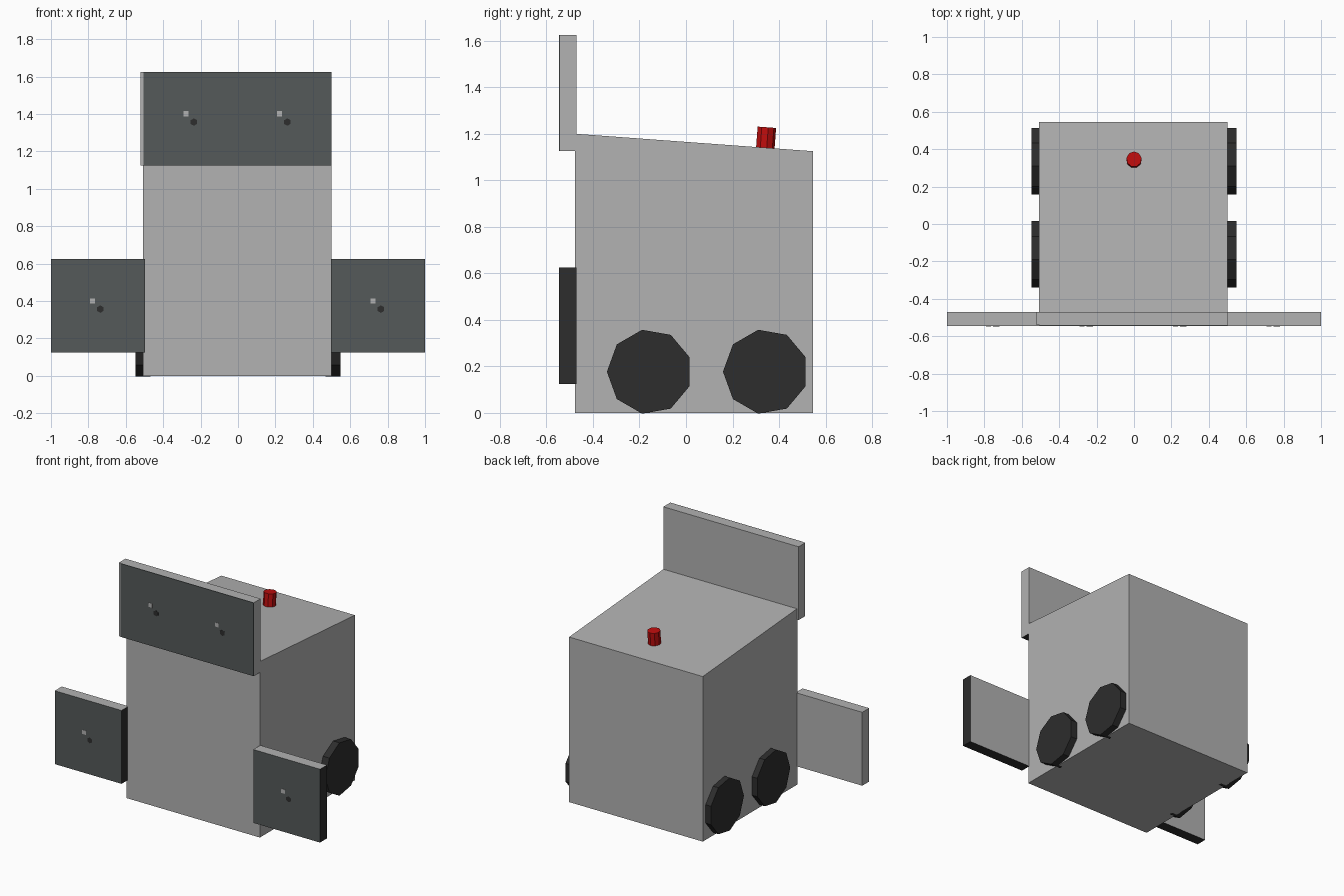
import bpy, bmesh, math
from mathutils import Matrix, Vector

if "Cube" in bpy.data.objects:
    bpy.data.objects.remove(bpy.data.objects["Cube"])


def material(name, rgb):
    m = bpy.data.materials.new(name)
    m.diffuse_color = (*rgb, 1)
    m.use_nodes = True
    m.node_tree.nodes["Principled BSDF"].inputs["Base Color"].default_value = m.diffuse_color
    return m


GREY = material("light grey", (0.445, 0.445, 0.445))
SLATE = material("slate glass", (0.091, 0.102, 0.102))
BLACK = material("charcoal", (0.026, 0.026, 0.026))
RED = material("red", (0.52, 0.004, 0.004))


def finish(name, bm, mats):
    bmesh.ops.recalc_face_normals(bm, faces=bm.faces)
    me = bpy.data.meshes.new(name)
    bm.to_mesh(me)
    bm.free()
    for m in mats:
        me.materials.append(m)
    ob = bpy.data.objects.new(name, me)
    bpy.context.collection.objects.link(ob)
    return ob


def box(name, lo, hi, mats, rule=None):
    bm = bmesh.new()
    lo, hi = Vector(lo), Vector(hi)
    bmesh.ops.create_cube(bm, size=1, matrix=Matrix.Translation((lo + hi) / 2)
                          @ Matrix.Diagonal((*(hi - lo), 1)))
    bm.normal_update()
    if rule:
        for f in bm.faces:
            f.material_index = rule(f.normal)
    return finish(name, bm, mats)


def cylinder(name, sides, radius, depth, matrix, mat):
    bm = bmesh.new()
    bmesh.ops.create_cone(bm, cap_ends=True, segments=sides, radius1=radius,
                          radius2=radius, depth=depth, matrix=matrix)
    return finish(name, bm, [mat])


# Body: side profile with sloping top, extruded across x
bm = bmesh.new()
profile = [(-0.478, 0), (0.545, 0), (0.545, 1.125), (-0.478, 1.2)]
face = bm.faces.new([bm.verts.new((-0.508, y, z)) for y, z in profile])
ext = bmesh.ops.extrude_face_region(bm, geom=[face])
bmesh.ops.translate(bm, vec=(1.008, 0, 0),
                    verts=[v for v in ext["geom"] if isinstance(v, bmesh.types.BMVert)])
finish("body", bm, [GREY])

# Upper panel: grey slab, dark underside, dark front plate
box("upper_panel", (-0.52, -0.541, 1.125), (0.5, -0.47, 1.625), [GREY, BLACK],
    lambda n: 1 if n.z < -0.5 else 0)
box("upper_panel_front", (-0.505, -0.545, 1.125), (0.5, -0.540, 1.625), [SLATE])


# Side panels: dark front, dark underside and right edge
def panel_rule(n):
    if n.y < -0.5:
        return 1
    return 2 if n.z < -0.5 or n.x > 0.5 else 0


for name, x in (("left_panel", -1.0), ("right_panel", 0.497)):
    box(name, (x, -0.545, 0.125), (x + 0.503, -0.47, 0.625),
        [GREY, SLATE, BLACK], panel_rule)

# Small paired marks at the centre of each half-unit square
for i, (x, z) in enumerate([(-0.25, 1.375), (0.25, 1.375), (-0.75, 0.375), (0.75, 0.375)]):
    box(f"light_mark_{i}", (x - 0.042, -0.547, z + 0.012), (x - 0.014, -0.543, z + 0.04), [GREY])
    cylinder(f"dark_mark_{i}", 6, 0.02, 0.004,
             Matrix.Translation((x + 0.014, -0.545, z - 0.018))
             @ Matrix.Rotation(math.pi / 2, 4, 'X'), BLACK)

# Nine-sided wheels, one point up
to_x = Matrix(((0, 0, 1, 0), (1, 0, 0, 0), (0, 1, 0, 0), (0, 0, 0, 1)))
for side in (-1, 1):
    for label, y in (("front", -0.157), ("back", 0.342)):
        cylinder(f"{label}_wheel_{'right' if side > 0 else 'left'}", 9, 0.183, 0.08,
                 Matrix.Translation((side * 0.508, y, 0.177)) @ to_x
                 @ Matrix.Rotation(math.pi / 2, 4, 'Z'), BLACK)

# Red beacon standing square to the sloping roof
cylinder("red_beacon", 9, 0.041, 0.12,
         Matrix.Translation((0, 0.342, 1.168)) @ Matrix.Rotation(-math.radians(4.2), 4, 'X'), RED)
